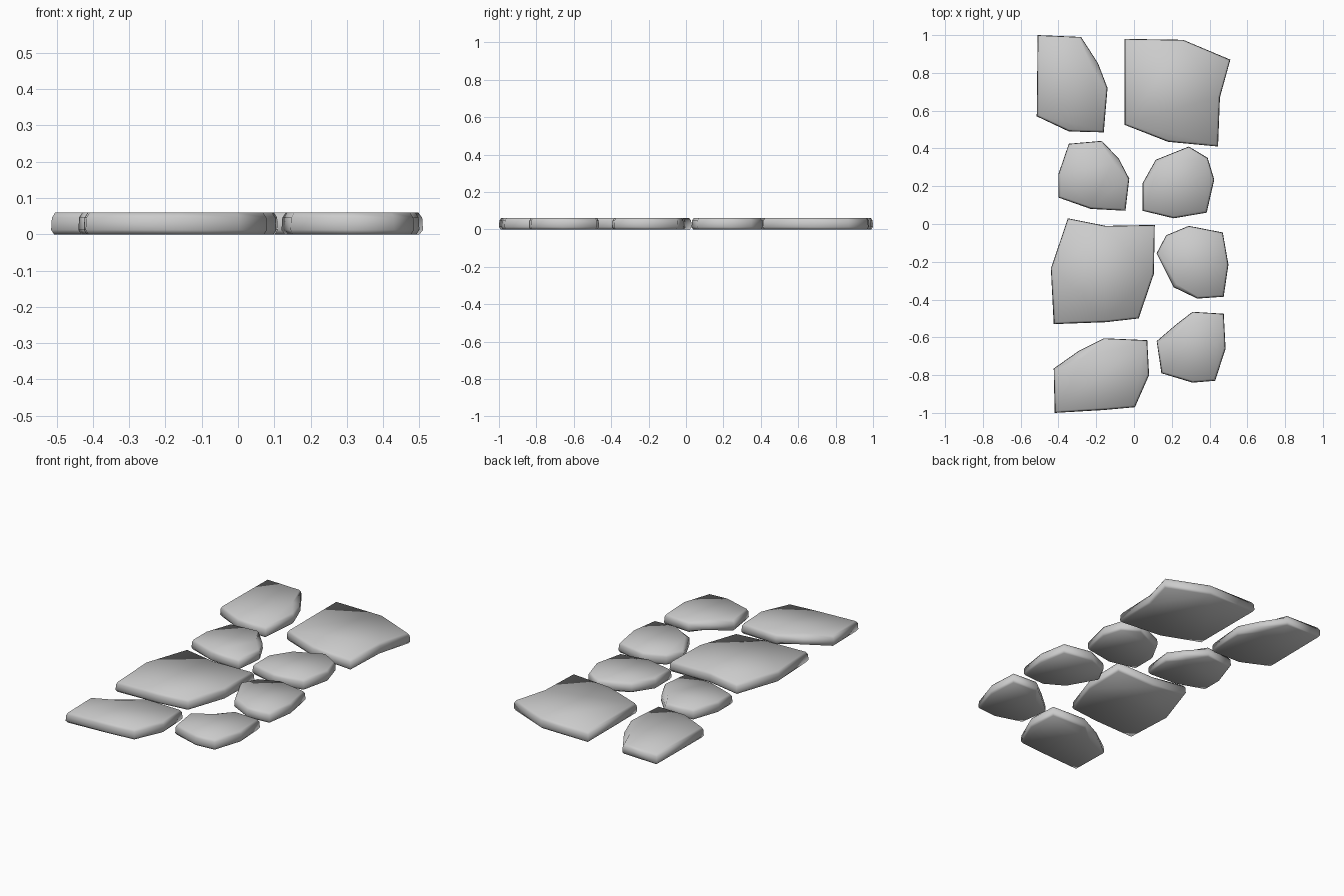
import bpy
import bmesh
from mathutils import Vector

if "Cube" in bpy.data.objects:
    bpy.data.objects.remove(bpy.data.objects["Cube"])

HEIGHT = 0.06
# (height, inward offset) of each ring that makes the softened slab edge
RINGS = [(0.0, 0.008), (0.012, 0.0), (0.046, 0.002), (HEIGHT, 0.011)]


def inset(points, distance):
    """Move every corner of a clockwise outline inward by a mitred distance."""
    result = []
    n = len(points)
    for i, p in enumerate(points):
        a = (p - points[i - 1]).normalized()
        b = (points[(i + 1) % n] - p).normalized()
        na, nb = Vector((a.y, -a.x)), Vector((b.y, -b.x))
        result.append(p + (na + nb) * distance / (1 + na.dot(nb)))
    return result


def paving_stone(name, outline, chip=None, depth=0.0):
    """Flat slab with softened rims; one corner may be chipped on top and below."""
    pts = [Vector(p) for p in outline]
    bm = bmesh.new()
    loops = []
    for z, offset in RINGS:
        ring = inset(pts, offset)
        if chip is not None and z in (0.0, HEIGHT):
            ring[chip] = inset(pts, offset + depth)[chip]
        loops.append([bm.verts.new((p.x, p.y, z)) for p in ring])
    n = len(pts)
    for low, high in zip(loops, loops[1:]):
        for i in range(n):
            j = (i + 1) % n
            bm.faces.new((low[i], low[j], high[j], high[i]))
    bm.faces.new(loops[0])
    bm.faces.new(loops[-1])
    bmesh.ops.recalc_face_normals(bm, faces=bm.faces)
    for f in bm.faces:
        f.smooth = True
    mesh = bpy.data.meshes.new(name)
    bm.to_mesh(mesh)
    bm.free()
    bpy.context.collection.objects.link(bpy.data.objects.new(name, mesh))


# Back row
paving_stone("stone_back_left", [
    (-0.51, 1.0), (-0.28, 0.99), (-0.19, 0.85), (-0.14, 0.72),
    (-0.16, 0.485), (-0.345, 0.49), (-0.515, 0.57)], 2, 0.03)
paving_stone("large_stone_back_right", [
    (-0.05, 0.98), (0.26, 0.975), (0.51, 0.87), (0.455, 0.67),
    (0.445, 0.41), (0.18, 0.435), (-0.05, 0.525)])

# Small stones behind the middle
paving_stone("small_stone_left", [
    (-0.345, 0.425), (-0.17, 0.44), (-0.08, 0.345), (-0.025, 0.24),
    (-0.045, 0.07), (-0.23, 0.08), (-0.40, 0.14), (-0.40, 0.265)], 2, 0.025)
paving_stone("small_stone_right", [
    (0.29, 0.41), (0.39, 0.35), (0.425, 0.235), (0.385, 0.06),
    (0.21, 0.03), (0.045, 0.07), (0.045, 0.215), (0.115, 0.34)], 7, 0.01)

# Stones in front of the middle
paving_stone("large_stone_middle", [
    (-0.35, 0.03), (-0.15, -0.01), (0.11, -0.005), (0.105, -0.265),
    (0.025, -0.50), (-0.15, -0.52), (-0.425, -0.53), (-0.44, -0.235)])
paving_stone("small_stone_middle_right", [
    (0.29, -0.01), (0.47, -0.045), (0.50, -0.215), (0.475, -0.385),
    (0.335, -0.395), (0.21, -0.335), (0.12, -0.155), (0.17, -0.06)], 5, 0.01)

# Front row
paving_stone("stone_front_left", [
    (-0.16, -0.605), (0.07, -0.615), (0.08, -0.80), (0.005, -0.97),
    (-0.16, -0.985), (-0.42, -1.0), (-0.425, -0.765), (-0.29, -0.67)], 7, 0.03)
paving_stone("small_stone_front_right", [
    (0.31, -0.465), (0.475, -0.475), (0.485, -0.66), (0.43, -0.83),
    (0.31, -0.84), (0.145, -0.79), (0.12, -0.62), (0.225, -0.53)], 7, 0.025)
